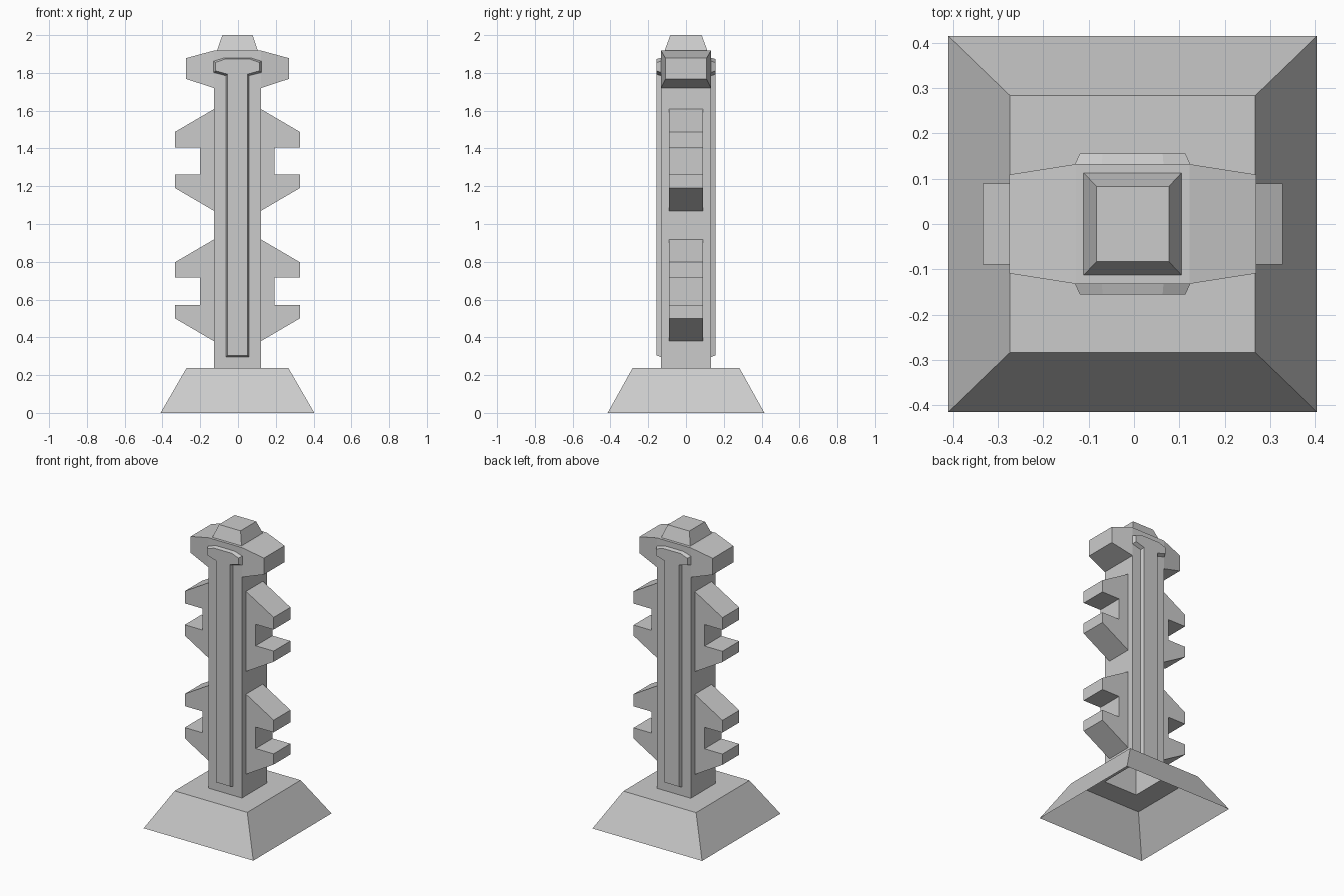
import bpy, bmesh

if "Cube" in bpy.data.objects:
    bpy.data.objects.remove(bpy.data.objects["Cube"])

CX = -0.003  # shared centre line of the model


def loft(name, rings, cap_start=False, cap_end=False, mirror=None):
    """Skin matching point rings with flat faces, optionally mirrored."""
    bm = bmesh.new()
    loops = [[bm.verts.new(p) for p in ring] for ring in rings]
    for a, b in zip(loops, loops[1:]):
        for i in range(len(a)):
            j = (i + 1) % len(a)
            bm.faces.new((a[i], a[j], b[j], b[i]))
    if cap_start:
        bm.faces.new(loops[0][::-1])
    if cap_end:
        bm.faces.new(loops[-1])
    bmesh.ops.recalc_face_normals(bm, faces=bm.faces)
    mesh = bpy.data.meshes.new(name)
    bm.to_mesh(mesh)
    bm.free()
    obj = bpy.data.objects.new(name, mesh)
    obj.location.x = CX
    bpy.context.collection.objects.link(obj)
    if mirror is not None:
        mod = obj.modifiers.new("mirror", 'MIRROR')
        mod.use_axis = [axis == mirror for axis in range(3)]
        mod.use_mirror_merge = False
    return obj


def rect_z(hx, hy, z):
    return [(-hx, -hy, z), (hx, -hy, z), (hx, hy, z), (-hx, hy, z)]


def rect_x(x, hy, z0, z1):
    return [(x, -hy, z0), (x, hy, z0), (x, hy, z1), (x, -hy, z1)]


# Hollow sloped base, open below, with an opening into the column
loft("base", [rect_z(0.407, 0.415, 0), rect_z(0.27, 0.283, 0.237),
              rect_z(0.125, 0.132, 0.237)])

# Hollow square column and tapered cap
loft("column", [rect_z(0.125, 0.132, 0.237), rect_z(0.125, 0.132, 1.918)],
     cap_end=True)
loft("top_cap", [rect_z(0.108, 0.113, 1.918), rect_z(0.08, 0.083, 2.0)],
     cap_end=True)

# Tapered head arms
loft("head_arm", [rect_x(0.125, 0.132, 1.72, 1.918),
                  rect_x(0.272, 0.109, 1.768, 1.878)],
     cap_end=True, mirror=0)

# Notched side brackets, two levels
bracket = [(0.125, 0.38), (0.33, 0.50), (0.33, 0.572), (0.197, 0.572),
           (0.197, 0.716), (0.33, 0.716), (0.33, 0.798), (0.125, 0.918)]
for name, dz in (("lower_bracket", 0.0), ("upper_bracket", 0.69)):
    loft(name, [[(x, y, z + dz) for x, z in bracket] for y in (-0.089, 0.089)],
         cap_start=True, cap_end=True, mirror=0)


# Raised T-shaped strip on front and back, with bevelled rim
def strip_ring(half, y):
    return ([(x, y, z) for x, z in half] +
            [(-x, y, z) for x, z in reversed(half)])


inner = [(0.060, 0.295), (0.060, 1.785), (0.127, 1.802),
         (0.127, 1.862), (0.068, 1.880)]
outer = [(0.053, 0.305), (0.053, 1.793), (0.116, 1.811),
         (0.116, 1.855), (0.066, 1.873)]
loft("face_strip", [strip_ring(inner, -0.132), strip_ring(outer, -0.156)],
     cap_end=True, mirror=1)
